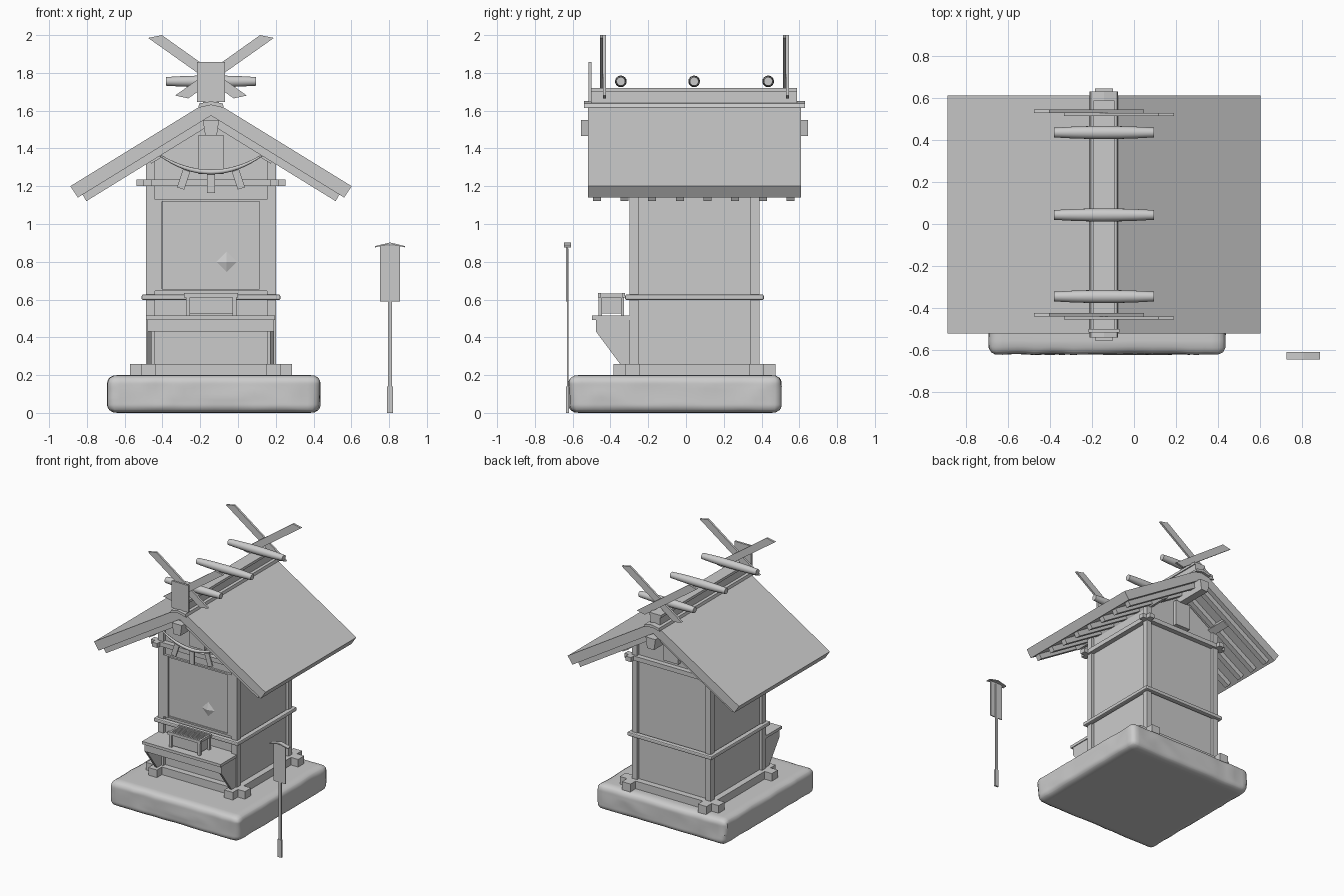
import bpy, bmesh, math
from mathutils import Vector, noise

if "Cube" in bpy.data.objects:
    bpy.data.objects.remove(bpy.data.objects["Cube"])

CX, CY = -0.143, 0.045          # centre of the shrine body


def add(name, bm, smooth=False):
    bmesh.ops.recalc_face_normals(bm, faces=bm.faces)
    me = bpy.data.meshes.new(name)
    bm.to_mesh(me)
    bm.free()
    ob = bpy.data.objects.new(name, me)
    bpy.context.collection.objects.link(ob)
    if smooth:
        bpy.ops.object.select_all(action='DESELECT')
        ob.select_set(True)
        bpy.context.view_layer.objects.active = ob
        bpy.ops.object.shade_smooth_by_angle(angle=math.radians(40))
    return ob


def prism(name, pts, a, b, axis='Y'):
    """Extrude a profile: (x, z) along y, or (y, z) along x."""
    bm = bmesh.new()
    f = (lambda p, t: (p[0], t, p[1])) if axis == 'Y' else (lambda p, t: (t, p[0], p[1]))
    r0 = [bm.verts.new(f(p, a)) for p in pts]
    r1 = [bm.verts.new(f(p, b)) for p in pts]
    n = len(pts)
    bm.faces.new(r0)
    bm.faces.new(r1[::-1])
    for i in range(n):
        j = (i + 1) % n
        bm.faces.new((r0[i], r1[i], r1[j], r0[j]))
    return add(name, bm)


def box(name, x0, x1, y0, y1, z0, z1):
    return prism(name, [(x0, z0), (x1, z0), (x1, z1), (x0, z1)], y0, y1)


def prof(pts, s=1):
    return [(CX + s * u, z) for u, z in pts]


def crossed_beams(name, reach, off, w, z0, z1):
    for s in (-1, 1):
        box(name + "_x", CX - reach, CX + reach, CY + s * off - w / 2, CY + s * off + w / 2, z0, z1)
        box(name + "_y", CX + s * off - w / 2, CX + s * off + w / 2, CY - reach, CY + reach, z0, z1)


# Rounded, slightly uneven stone base
bm = bmesh.new()
bmesh.ops.create_cube(bm, size=2)
bmesh.ops.subdivide_edges(bm, edges=bm.edges[:], cuts=23, use_grid_fill=True)
half, r = Vector((0.565, 0.565, 0.1)), 0.045
for v in bm.verts:
    p = Vector(math.copysign(abs(c) ** 0.7, c) * h for c, h in zip(v.co, half))
    q = Vector(max(-h + r, min(h - r, c)) for c, h in zip(p, half))
    d = p - q
    p = q + d.normalized() * r
    n = noise.noise(p * 5) * 0.014
    p.x -= math.copysign(abs(n), p.x) * (abs(p.x) > 0.5)
    p.y -= math.copysign(abs(n), p.y) * (abs(p.y) > 0.5)
    v.co = p + Vector((-0.128, -0.058, 0.1))
add("stone_base", bm, True)

# Body: sills, wall core with gables, corner posts, rails
crossed_beams("sill", 0.43, 0.33, 0.075, 0.195, 0.26)
prism("wall_core", prof([(-.32, .22), (.32, .22), (.32, 1.34), (0, 1.54), (-.32, 1.34)]), CY - .32, CY + .32)
for sx in (-1, 1):
    for sy in (-1, 1):
        x, y = CX + sx * 0.32, CY + sy * 0.32
        box("corner_post", x - .023, x + .023, y - .023, y + .023, 0.26, 1.335)
crossed_beams("top_rail", 0.395, 0.337, 0.045, 1.2, 1.235)
for s in (-1, 1):
    for ob in (box("mid_rail_x", CX - .367, CX + .367, CY + s * .347 - .02, CY + s * .347 + .02, .597, .627),
               box("mid_rail_y", CX + s * .347 - .02, CX + s * .347 + .02, CY - .367, CY + .367, .597, .627)):
        m = ob.modifiers.new("round", 'BEVEL')
        m.width, m.segments = 0.008, 2

# Door: jambs, lintel, threshold, leaf, diamond plate and pivots
yf = CY - 0.32
box("door_leaf", -.40, .115, yf - .008, yf, .655, 1.12)
for x in (-.46, .115):
    box("door_jamb", x, x + .057, yf - .02, yf, .645, 1.13)
for z in (.645, 1.118):
    box("door_rail", -.46, .172, yf - .016, yf, z, z + .012)
bm = bmesh.new()
ring = [bm.verts.new((-.06 + .055 * a, yf - .008, .80 + .055 * b)) for a, b in ((1, 0), (0, 1), (-1, 0), (0, -1))]
tip = bm.verts.new((-.06, yf - .025, .80))
for i in range(4):
    bm.faces.new((ring[i], ring[(i + 1) % 4], tip))
bm.faces.new(ring)
add("diamond_plate", bm)

# Front shelf with apron and tapered brackets
box("shelf_top", CX - .343, CX + .34, -.497, yf, .493, .515)
box("shelf_apron", CX - .335, CX + .333, -.476, -.46, .43, .494)
for x in (CX - .335, CX + .313):
    prism("shelf_bracket", [(-.476, .494), (-.476, .43), (-.35, .26), (yf, .26), (yf, .494)], x, x + .02, 'X')

# Offering box with slatted top
box("offering_body", -.262, -.024, -.45, -.338, .525, .615)
for x in (-.275, -.03):
    for y in (-.462, -.345):
        box("offering_leg", x, x + .022, y, y + .018, .514, .625)
for y in (-.466, -.339):
    box("offering_rim_x", -.286, 0, y, y + .016, .612, .635)
for x in (-.278, -.022):
    box("offering_rim_y", x, x + .014, -.45, -.339, .612, .632)
for i in range(6):
    y = -.441 + i * .018
    box("offering_slat", -.265, -.02, y, y + .009, .618, .63)

# Roof slab, rafters and purlins
prism("roof", prof([(-.745, 1.2), (-.705, 1.14), (0, 1.574), (.705, 1.14), (.745, 1.2), (.03, 1.64), (-.03, 1.64)]),
      CY - .565, CY + .565)
for s in (-1, 1):
    for i in range(8):
        y = -.472 + i * .1465
        prism("rafter", prof([(.68, 1.156), (.66, 1.121), (0, 1.527), (0, 1.574)], s), y - .021, y + .021)
    prism("purlin", prof([(.266, 1.35), (.316, 1.32), (.341, 1.36), (.291, 1.39)], s), -.45, .54)
    y = CY + s * .33
    box("king_post", CX - .066, CX + .066, y - .02, y + .02, 1.265, 1.47)
prism("ridge_beam", prof([(-.03, 1.465), (.03, 1.465), (.043, 1.55), (-.043, 1.55)]), CY - .6, CY + .6)

# Ridge cap, ridge box and front plate
prism("ridge_cap", prof([(-.068, 1.615), (0, 1.63), (.068, 1.615), (.062, 1.638), (0, 1.65), (-.062, 1.638)]),
      CY - .585, CY + .585)
box("ridge_box", CX - .042, CX + .042, -.5, .588, 1.62, 1.705)
box("ridge_top", CX - .05, CX + .05, -.5, .588, 1.7, 1.72)
box("ridge_front_plate", CX - .073, CX + .073, -.516, -.5, 1.645, 1.857)

# Crossed finials at both ends
for yc in (-.439, .529):
    for s in (-1, 1):
        prism("crossed_finial", prof([(-.333, 1.985), (-.26, 2.0), (.19, 1.68), (.12, 1.665)], s),
              *sorted((yc, yc + s * .016)))

# Barrel-shaped ridge logs
for yc in (-.345, .043, .435):
    bm = bmesh.new()
    rings = []
    for i in range(7):
        t = i / 3 - 1
        rad = .031 - .008 * t * t
        rings.append([bm.verts.new((CX + .238 * t, yc + rad * math.cos(a * math.pi / 8),
                                    1.755 + rad * math.sin(a * math.pi / 8))) for a in range(16)])
    for p, q in zip(rings, rings[1:]):
        for a in range(16):
            b = (a + 1) % 16
            bm.faces.new((p[a], p[b], q[b], q[a]))
    bm.faces.new(rings[0])
    bm.faces.new(rings[-1])
    add("ridge_log", bm, True)

# Hanging rope with paper streamers
yr = -.365
cu = bpy.data.curves.new("gable_rope", 'CURVE')
cu.dimensions, cu.bevel_depth, cu.bevel_resolution, cu.use_fill_caps = '3D', .012, 2, True
sp = cu.splines.new('POLY')
sp.points.add(16)
for i, p in enumerate(sp.points):
    t = i / 8 - 1
    p.co = (CX + .28 * t, yr, 1.275 + .095 * t * t, 1)
    p.radius = 1.05 - .7 * t * t
bpy.context.collection.objects.link(bpy.data.objects.new("gable_rope", cu))
for u, z, a in ((-.145, 1.236, -.32), (0, 1.213, 0), (.145, 1.236, .32)):
    c, s = math.cos(a), math.sin(a)
    prism("paper_streamer", prof([(u + c * p - s * q, z + s * p + c * q) for p, q in
                                  ((-.02, -.05), (.02, -.05), (.02, .05), (-.02, .05))]), yr - .006, yr + .006)

# Notice board on a stake
X, Y = 0.805, -.627
box("sign_stake_foot", X - .016, X + .016, Y - .007, Y + .007, 0, .14)
box("sign_stake", X - .011, X + .011, Y - .004, Y + .006, .1, .87)
box("sign_board", X - .053, X + .053, Y - .008, Y - .001, .59, .885)
prism("sign_roof", [(X - .08, .876), (X, .893), (X + .08, .876), (X + .08, .883), (X, .902), (X - .08, .883)],
      Y - .018, Y + .018)
